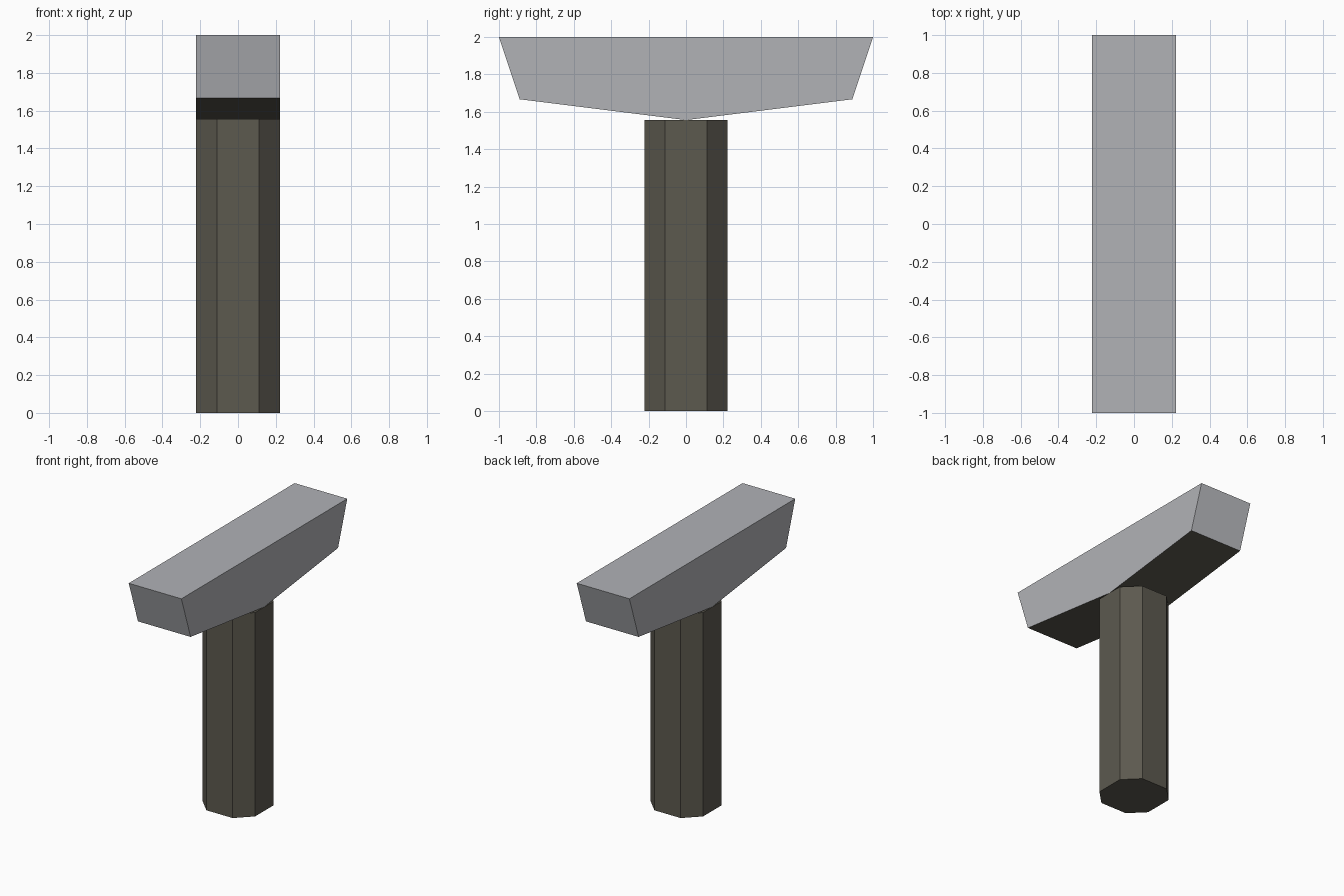
import bpy, bmesh

if "Cube" in bpy.data.objects:
    bpy.data.objects.remove(bpy.data.objects["Cube"])

U = 1 / 9  # model grid step


def material(name, rgb):
    m = bpy.data.materials.new(name)
    m.diffuse_color = (*rgb, 1)
    m.use_nodes = True
    m.node_tree.nodes["Principled BSDF"].inputs["Base Color"].default_value = m.diffuse_color
    return m


grey = material("steel_grey", (0.44, 0.446, 0.47))
light = material("light_steel", (0.52, 0.53, 0.555))
dark = material("dark_olive", (0.107, 0.1, 0.078))


def prism(name, outline, place, offset, mats):
    """Extrude a closed outline by offset; place maps 2D points to 3D."""
    bm = bmesh.new()
    face = bm.faces.new([bm.verts.new(place(a * U, b * U)) for a, b in outline])
    res = bmesh.ops.extrude_face_region(bm, geom=[face], use_keep_orig=True)
    verts = [v for v in res["geom"] if isinstance(v, bmesh.types.BMVert)]
    bmesh.ops.translate(bm, verts=verts, vec=offset)
    bmesh.ops.recalc_face_normals(bm, faces=bm.faces)
    mesh = bpy.data.meshes.new(name)
    bm.to_mesh(mesh)
    bm.free()
    for m in mats:
        mesh.materials.append(m)
    ob = bpy.data.objects.new(name, mesh)
    bpy.context.collection.objects.link(ob)
    return ob


# Eight-sided handle
prism("handle",
      [(-2, -1), (-1, -2), (1, -2), (2, -1), (2, 1), (1, 2), (-1, 2), (-2, 1)],
      lambda x, y: (x, y, 0), (0, 0, 14 * U), [dark])

# Head: tapered ends and a shallow V-shaped underside
head = prism("head",
             [(-9, 18), (-8, 15), (0, 14), (8, 15), (9, 18)],
             lambda y, z: (-2 * U, y, z), (4 * U, 0, 0), [grey, light, dark])
for p in head.data.polygons:
    if p.normal.z < -0.7:
        p.material_index = 2      # underside
    elif abs(p.normal.y) > 0.7:
        p.material_index = 1      # striking ends
